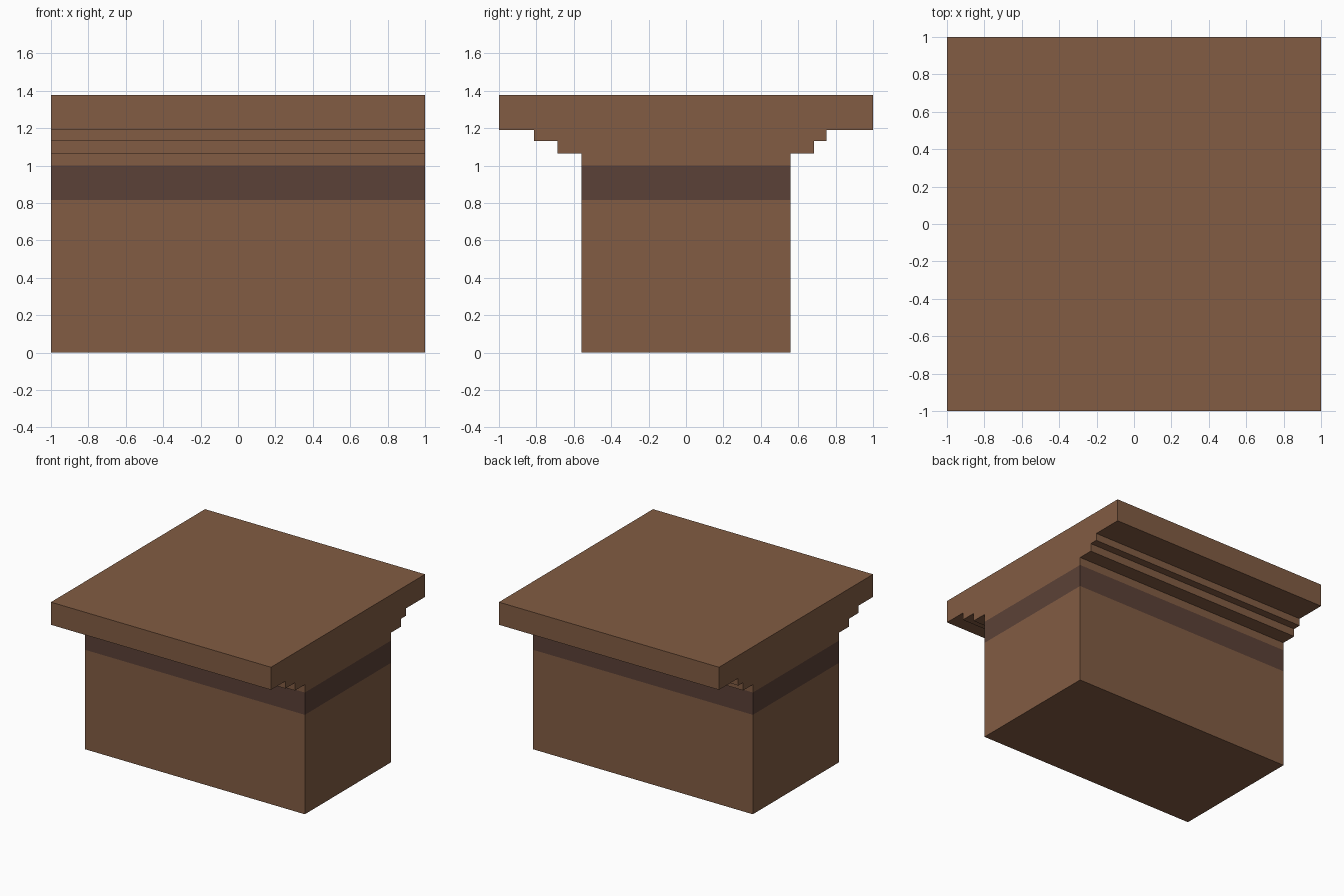
import bpy, bmesh

if "Cube" in bpy.data.objects:
    bpy.data.objects.remove(bpy.data.objects["Cube"])

def material(name, rgb):
    m = bpy.data.materials.new(name)
    m.diffuse_color = (*rgb, 1)
    m.use_nodes = True
    m.node_tree.nodes["Principled BSDF"].inputs["Base Color"].default_value = m.diffuse_color
    return m

brown = material("brown", (0.223, 0.107, 0.056))
dark_brown = material("dark brown", (0.105, 0.053, 0.038))

# Stepped side profile (y, z), slightly asymmetric under the top slab
profile = [(-0.56, 0), (0.56, 0),
           (0.56, 1.065), (0.685, 1.065), (0.685, 1.13), (0.75, 1.13), (0.75, 1.19), (1, 1.19),
           (1, 1.376), (-1, 1.376),
           (-1, 1.19), (-0.814, 1.19), (-0.814, 1.13), (-0.688, 1.13), (-0.688, 1.065), (-0.56, 1.065)]
BAND = (0.817, 1.0)

bm = bmesh.new()
face = bm.faces.new([bm.verts.new((-1, y, z)) for y, z in profile])
ext = bmesh.ops.extrude_face_region(bm, geom=[face], use_keep_orig=True)
bmesh.ops.translate(bm, vec=(2, 0, 0),
                    verts=[g for g in ext["geom"] if isinstance(g, bmesh.types.BMVert)])

# Cut the painted band around the body
for z in BAND:
    bmesh.ops.bisect_plane(bm, geom=bm.verts[:] + bm.edges[:] + bm.faces[:],
                           plane_co=(0, 0, z), plane_no=(0, 0, 1))
bmesh.ops.recalc_face_normals(bm, faces=bm.faces)
for f in bm.faces:
    zs = [v.co.z for v in f.verts]
    f.material_index = int(min(zs) > BAND[0] - 0.01 and max(zs) < BAND[1] + 0.01)

mesh = bpy.data.meshes.new("stepped_block")
bm.to_mesh(mesh)
bm.free()
mesh.materials.append(brown)
mesh.materials.append(dark_brown)
bpy.context.collection.objects.link(bpy.data.objects.new("stepped_block", mesh))
